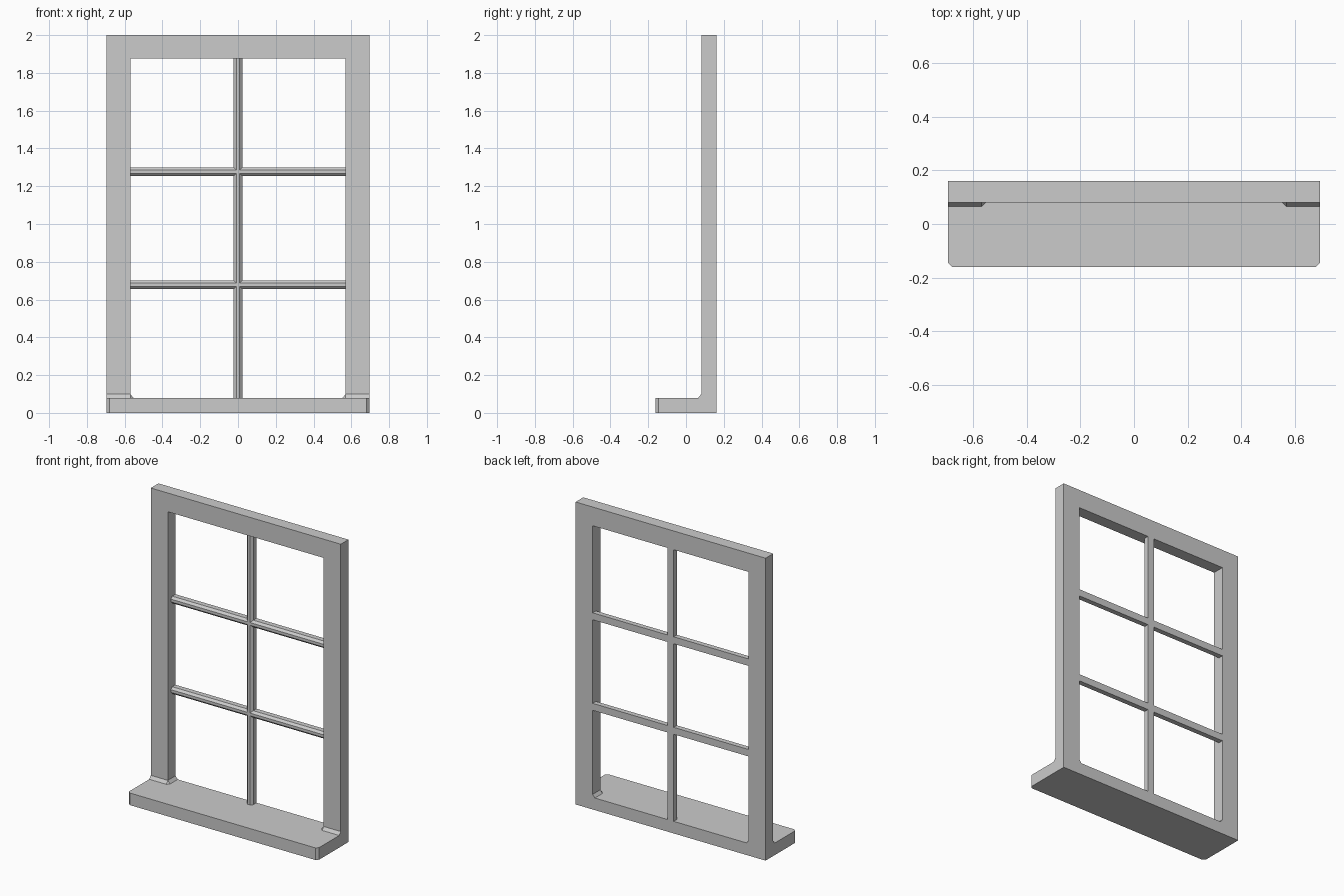
import bpy, bmesh
from mathutils import Vector

if "Cube" in bpy.data.objects:
    bpy.data.objects.remove(bpy.data.objects["Cube"])

W, YF, YB = 0.695, 0.081, 0.161       # half width, frame front, frame back
OPEN, TOP, HEAD = 0.57, 2.0, 1.876    # opening half width, top, head underside
SILL, FOOT, C = 0.08, 0.10, 0.016     # sill top, top of jamb flare, flare size


def finish(name, bm):
    bmesh.ops.recalc_face_normals(bm, faces=bm.faces)
    me = bpy.data.meshes.new(name)
    bm.to_mesh(me)
    bm.free()
    ob = bpy.data.objects.new(name, me)
    bpy.context.collection.objects.link(ob)
    return ob


def prism(name, points, direction):
    """Closed profile swept along a vector."""
    bm = bmesh.new()
    face = bm.faces.new([bm.verts.new(p) for p in points])
    ext = bmesh.ops.extrude_face_region(bm, geom=[face])
    verts = [g for g in ext["geom"] if isinstance(g, bmesh.types.BMVert)]
    bmesh.ops.translate(bm, vec=Vector(direction), verts=verts)
    return finish(name, bm)


def hull(name, points):
    bm = bmesh.new()
    for p in points:
        bm.verts.new(p)
    bmesh.ops.convex_hull(bm, input=bm.verts[:])
    bmesh.ops.dissolve_limit(bm, angle_limit=0.01, verts=bm.verts[:], edges=bm.edges[:])
    return finish(name, bm)


def union(base, parts):
    for part in parts:
        mod = base.modifiers.new("join", 'BOOLEAN')
        mod.operation, mod.solver, mod.object = 'UNION', 'EXACT', part
        bpy.context.view_layer.objects.active = base
        bpy.ops.object.modifier_apply(modifier=mod.name)
        bpy.data.objects.remove(part)


# jambs and head: an upside-down U
u = [(-W, FOOT), (-W, TOP), (W, TOP), (W, FOOT),
     (OPEN, FOOT), (OPEN, HEAD), (-OPEN, HEAD), (-OPEN, FOOT)]
frame = prism("window_frame", [(x, YF, z) for x, z in u], (0, YB - YF, 0))

# flared feet where the jambs meet the sill
feet = []
for s in (-1, 1):
    low = [(OPEN - C, YB), (OPEN - C, YF), (OPEN, YF - C), (W, YF - C), (W, YB)]
    high = [(OPEN, YB), (OPEN, YF), (W, YF), (W, YB)]
    feet.append(hull("jamb_foot", [(s * x, y, SILL) for x, y in low] +
                     [(s * x, y, FOOT) for x, y in high]))

# sill with clipped front corners
sill = [(-W, YB), (-W, -YB + C), (-W + C, -YB), (W - C, -YB), (W, -YB + C), (W, YB)]
sill = prism("sill", [(x, y, 0) for x, y in sill], (0, 0, SILL))
union(frame, feet + [sill])

# glazing bars: flat at the back, chamfered at the front
R, N, BF = 0.023, 0.009, 0.113
bar = [(-R, YB), (-R, BF + 0.014), (-N, BF), (N, BF), (R, BF + 0.014), (R, YB)]
bars = prism("glazing_bars", [(a, y, SILL) for a, y in bar], (0, 0, HEAD - SILL))
cross = []
for i in (1, 2):
    z = SILL + (HEAD - SILL) * i / 3
    cross.append(prism("cross_bar", [(-OPEN, y, z + a) for a, y in bar], (2 * OPEN, 0, 0)))
union(bars, cross)
